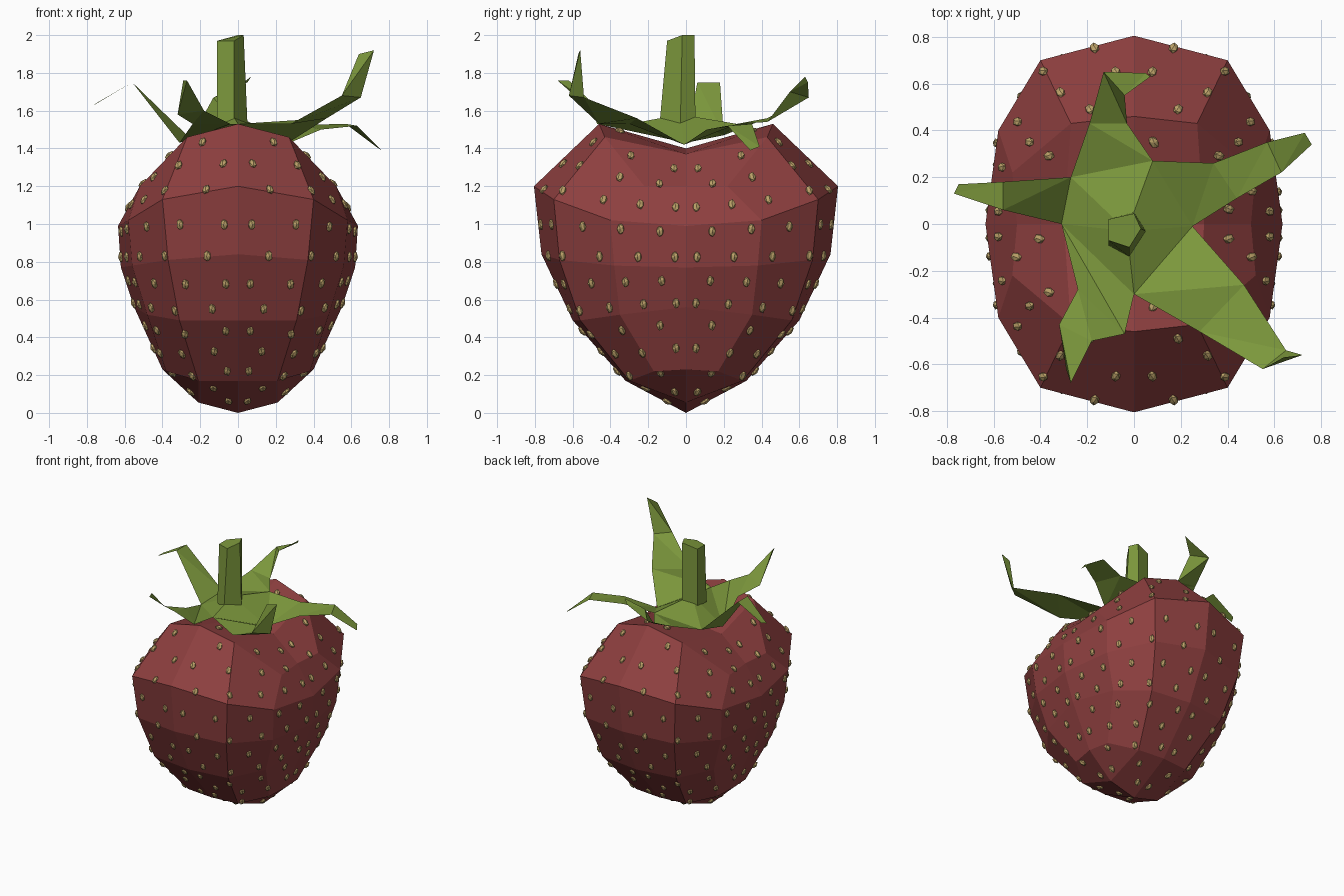
import bpy, bmesh, math
from mathutils import Vector, Matrix
from mathutils.bvhtree import BVHTree

if "Cube" in bpy.data.objects:
    bpy.data.objects.remove(bpy.data.objects["Cube"])


def material(name, rgb):
    m = bpy.data.materials.new(name)
    m.diffuse_color = (*rgb, 1)
    m.use_nodes = True
    m.node_tree.nodes["Principled BSDF"].inputs["Base Color"].default_value = m.diffuse_color
    return m


RED = material("red", (0.27, 0.05, 0.05))
GREEN = material("green", (0.20, 0.31, 0.045))
TAN = material("tan", (0.50, 0.36, 0.14))


def make_object(name, bm, mat, mirrored=False):
    me = bpy.data.meshes.new(name)
    bm.to_mesh(me)
    bm.free()
    ob = bpy.data.objects.new(name, me)
    bpy.context.collection.objects.link(ob)
    me.materials.append(mat)
    if mirrored:
        mod = ob.modifiers.new("mirror", 'MIRROR')
        mod.use_axis = (True, True, False)
        mod.merge_threshold = 0.0005
    return ob


# Berry: one quarter as rings of four columns, mirrored over x and y
rings = [
    [(0, .46, 1.53), (.27, .43, 1.46), (.52, .22, 1.20), (.50, 0, 1.20)],
    [(0, .805, 1.20), (.40, .70, 1.13), (.58, .40, 1.02), (.635, 0, .99)],
    [(0, .765, .84), (.37, .67, .81), (.56, .38, .78), (.62, 0, .77)],
    [(0, .60, .49), (.31, .56, .49), (.48, .35, .52), (.55, 0, .56)],
    [(0, .32, .17), (.21, .30, .17), (.38, .17, .22), (.40, 0, .23)],
]
bm = bmesh.new()
grid = [[bm.verts.new(p) for p in ring] for ring in rings]
for upper, lower in zip(grid, grid[1:]):
    for i in range(3):
        bm.faces.new((upper[i], upper[i + 1], lower[i + 1], lower[i]))
# Dented top and ridged bottom caps
for ring, inner, centre in ((grid[0], (.30, 0, 1.37), (0, 0, 1.40)),
                            (grid[-1], (.21, 0, .055), (0, 0, 0))):
    b, o = bm.verts.new(inner), bm.verts.new(centre)
    bm.faces.new((ring[0], ring[1], b, o))
    bm.faces.new((ring[1], ring[2], ring[3], b))
bmesh.ops.recalc_face_normals(bm, faces=bm.faces)
core = Vector((0, 0, .8))
f = min(bm.faces, key=lambda f: f.calc_center_median().z)
if f.normal.z > 0:
    bmesh.ops.reverse_faces(bm, faces=bm.faces)
surface = BVHTree.FromBMesh(bm)
make_object("berry", bm, RED, mirrored=True)

# Seeds: staggered rows cast onto the berry, long axis pointing up
bm = bmesh.new()
rows = 15
for r in range(1, rows):
    polar = math.pi * (r + .3) / rows
    count = max(1, round(math.sin(polar) * 5.2))
    for k in range(count):
        a = (k + (.3 if r % 2 else .7)) / count * math.pi / 2
        d = Vector((math.sin(polar) * math.cos(a), math.sin(polar) * math.sin(a), math.cos(polar)))
        hit, n, _, _ = surface.ray_cast(core, d)
        if hit is None or (hit.z > 1.25 and hit.xy.length < .36):
            continue
        if n.dot(d) < 0:
            n = -n
        up = (Vector((0, 0, 1)) - n * n.z).normalized()
        rot = Matrix((up.cross(n), up, n)).transposed().to_4x4()
        bmesh.ops.create_icosphere(
            bm, subdivisions=1, radius=1,
            matrix=Matrix.Translation(hit + n * .004) @ rot @ Matrix.Diagonal((.021, .031, .016, 1)))
make_object("seeds", bm, TAN, mirrored=True)

# Leafy cap: five folded leaves growing out between the notches of a star
notches = [(.25, -.01, 1.42), (.08, .27, 1.53), (-.27, .20, 1.47), (-.31, 0, 1.43), (0, -.30, 1.53)]
leaves = [  # pairs of edge points from root to tip, one leaf after each notch
    [((.44, .11, 1.50), (.34, .26, 1.525)), ((.63, .22, 1.52), (.57, .35, 1.53)), ((.76, .34, 1.39), (.73, .39, 1.41))],
    [((-.03, .43, 1.54), (-.19, .43, 1.56)), ((-.04, .55, 1.70), (-.13, .65, 1.67)), ((.07, .63, 1.78), (.05, .645, 1.75))],
    [((-.56, .18, 1.75), (-.56, .06, 1.75)), ((-.75, .17, 1.64), (-.77, .13, 1.625))],
    [((-.24, -.28, 1.53), (-.04, -.47, 1.53)), ((-.32, -.43, 1.58), (-.18, -.50, 1.60)), ((-.29, -.62, 1.76), (-.27, -.68, 1.76))],
    [((.28, -.46, 1.53), (.47, -.26, 1.56)), ((.55, -.62, 1.68), (.65, -.54, 1.67)), ((.64, -.57, 1.90), (.72, -.56, 1.92))],
]
bm = bmesh.new()
hub = bm.verts.new((-.03, -.03, 1.58))
ring = [bm.verts.new(p) for p in notches]
for i, leaf in enumerate(leaves):
    a, b = ring[i], ring[(i + 1) % 5]
    bm.faces.new((hub, a, b))
    for p, q in leaf:
        c, d = bm.verts.new(p), bm.verts.new(q)
        bm.faces.new((a, c, d))
        bm.faces.new((a, d, b))
        a, b = c, d
make_object("leaf_cap", bm, GREEN)

# Stem: tapered five-sided post with a slanted top
base = [(-.11, .02), (0, .05), (.05, -.03), (-.02, -.14), (-.11, -.09)]
top = [(-.11, .02, 1.97), (0, .045, 2.0), (.03, -.02, 2.0), (-.02, -.10, 1.97), (-.11, -.07, 1.97)]
bm = bmesh.new()
lo = [bm.verts.new((x, y, 1.53)) for x, y in base]
hi = [bm.verts.new(p) for p in top]
bm.faces.new(hi)
bm.faces.new(lo)
for i in range(5):
    j = (i + 1) % 5
    bm.faces.new((lo[i], lo[j], hi[j], hi[i]))
bmesh.ops.recalc_face_normals(bm, faces=bm.faces)
make_object("stem", bm, GREEN)
